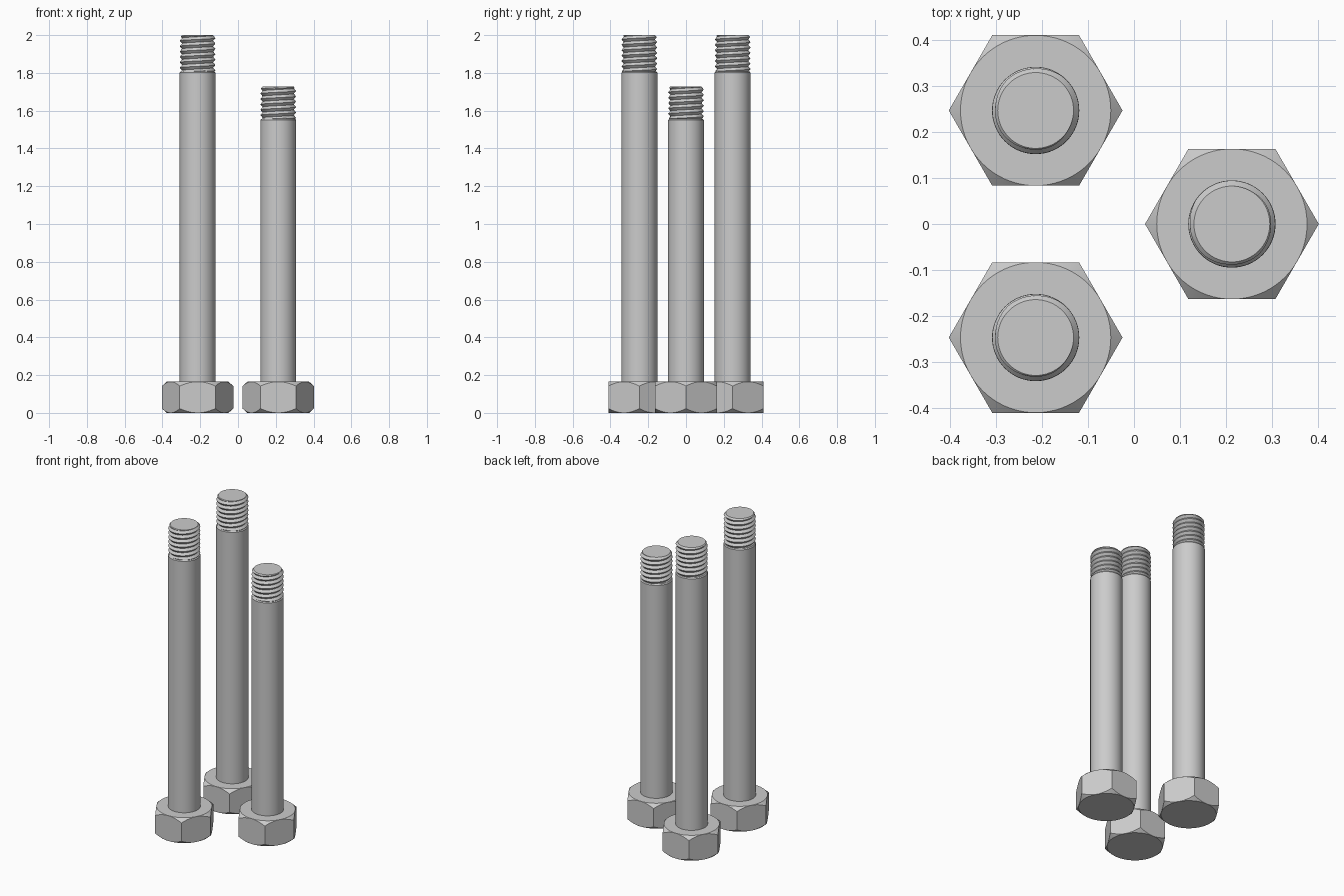
import bpy, bmesh, math

if "Cube" in bpy.data.objects:
    bpy.data.objects.remove(bpy.data.objects["Cube"])

HEAD_H, FLAT_R = 0.165, 0.1637        # head height, centre to flat
SHANK_R, ROOT_R, CREST_R = 0.095, 0.0825, 0.0945
PITCH = 0.0285

steel = bpy.data.materials.new("steel grey")
steel.diffuse_color = (0.6, 0.6, 0.6, 1)
steel.use_nodes = True
steel.node_tree.nodes["Principled BSDF"].inputs["Base Color"].default_value = steel.diffuse_color


def finish(bm, name, loc):
    bmesh.ops.remove_doubles(bm, verts=bm.verts, dist=1e-5)
    bmesh.ops.recalc_face_normals(bm, faces=bm.faces)
    me = bpy.data.meshes.new(name)
    bm.to_mesh(me)
    bm.free()
    me.materials.append(steel)
    me.shade_smooth()
    me.set_sharp_from_angle(angle=math.radians(25))
    ob = bpy.data.objects.new(name, me)
    ob.location = (loc[0], loc[1], 0)
    bpy.context.collection.objects.link(ob)


def loft(bm, rings, closed=True):
    """Join consecutive rings of points with quads; return vertex rings."""
    vs = [[bm.verts.new(p) for p in ring] for ring in rings]
    n = len(rings[0])
    for a, b in zip(vs, vs[1:]):
        for i in range(n if closed else n - 1):
            j = (i + 1) % n
            bm.faces.new((a[i], a[j], b[j], b[i]))
    return vs


def polar(r, t, z):
    return (r * math.cos(t), r * math.sin(t), z)


def hex_head(loc):
    # Hexagonal prism whose corners are trimmed by a cone at both ends
    bm = bmesh.new()
    angles = [math.tau * i / 72 for i in range(72)]
    inner = FLAT_R * 0.999

    def hex_r(t):
        return FLAT_R / math.cos((t % (math.pi / 3)) - math.pi / 6)

    def drop(t):
        return (hex_r(t) - inner) * 0.9

    vs = loft(bm, [
        [polar(inner, t, 0) for t in angles],
        [polar(hex_r(t), t, drop(t)) for t in angles],
        [polar(hex_r(t), t, HEAD_H - drop(t)) for t in angles],
        [polar(inner, t, HEAD_H) for t in angles]])
    bm.faces.new(vs[0][::-1])
    bm.faces.new(vs[-1])
    finish(bm, "hex_head", loc)


def shank(loc, shoulder, top):
    # Plain shank, bevelled shoulder and thread core turned in one profile
    bm = bmesh.new()
    profile = [(SHANK_R, HEAD_H - 0.01), (SHANK_R, shoulder - 0.006),
               (0.09, shoulder), (ROOT_R, shoulder), (ROOT_R, top)]
    vs = loft(bm, [[polar(r, math.tau * i / 64, z) for i in range(64)]
                   for r, z in profile])
    bm.faces.new(vs[0][::-1])
    bm.faces.new(vs[-1])
    finish(bm, "shank", loc)


def thread(loc, shoulder, top):
    # Right-handed V thread, tapering into the core at each end
    bm = bmesh.new()
    steps, seg = 8, 64
    low = shoulder - 0.008
    count = (int((top - low) / PITCH) + 3) * steps
    columns = []
    for i in range(seg + 1):
        col = []
        for k in range(count):
            z = low + PITCH * (k / steps - 1 + i / seg)
            z = min(max(z, low), top)
            wave = 1 - abs(2 * (k % steps) / steps - 1)
            r = ROOT_R + (CREST_R - ROOT_R) * wave
            r = min(r, ROOT_R + top - z, ROOT_R + z - low)
            col.append(polar(r, math.tau * i / seg, z))
        columns.append(col)
    loft(bm, columns, closed=False)
    finish(bm, "thread", loc)


# Two long bolts and one short bolt, heads down
for loc, shoulder, top in (((-0.214, -0.247), 1.807, 2.0),
                           ((-0.214, 0.247), 1.807, 2.0),
                           ((0.213, 0.0), 1.556, 1.728)):
    hex_head(loc)
    shank(loc, shoulder, top)
    thread(loc, shoulder, top)
